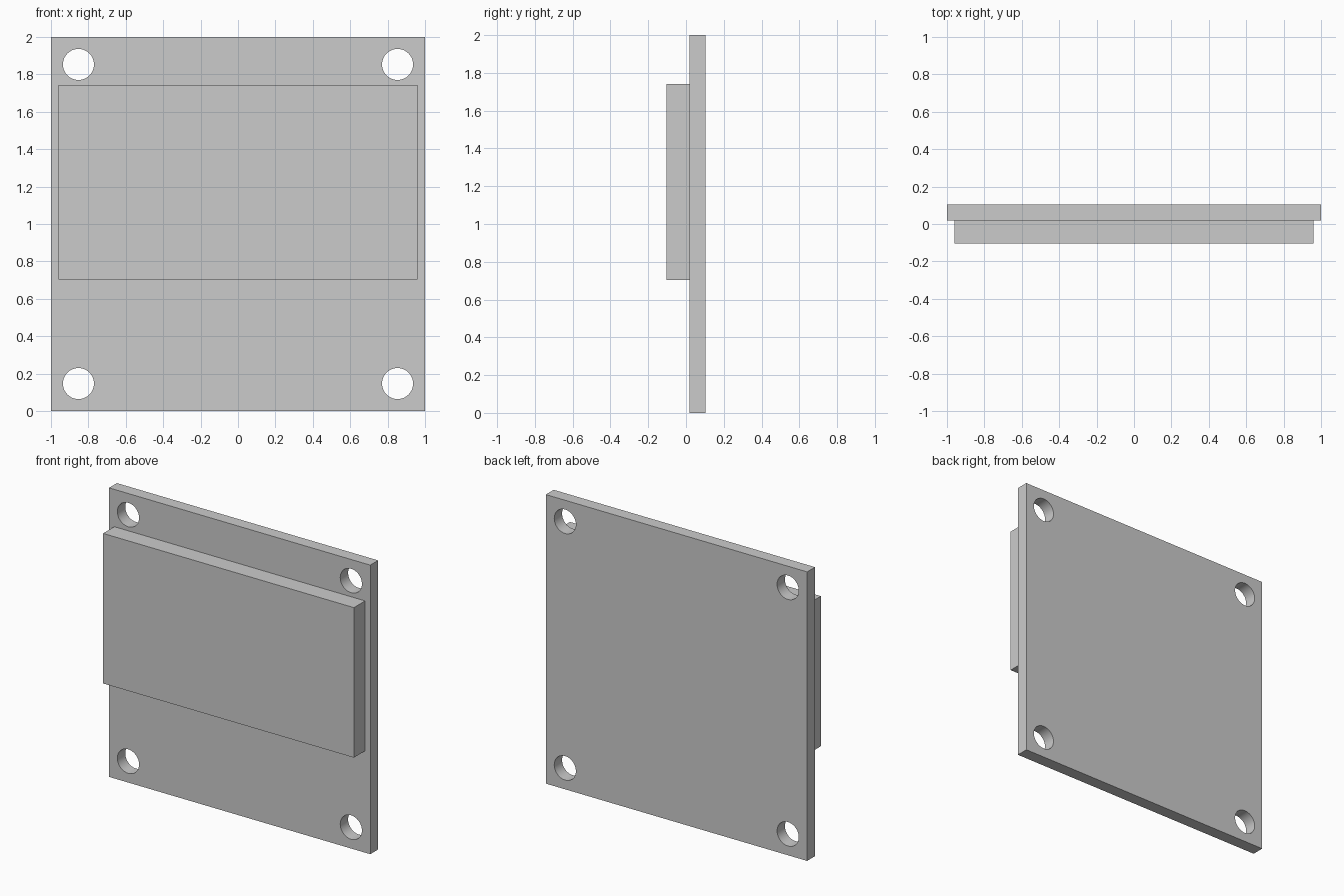
import bpy, bmesh, math
from mathutils import Matrix

if "Cube" in bpy.data.objects:
    bpy.data.objects.remove(bpy.data.objects["Cube"])

FRONT, SEAM, BACK = -0.104, 0.018, 0.104
HOLE_OFFSET, HOLE_RADIUS = 0.853, 0.083


def mesh_object(name, bm):
    mesh = bpy.data.meshes.new(name)
    bm.to_mesh(mesh)
    bm.free()
    obj = bpy.data.objects.new(name, mesh)
    bpy.context.collection.objects.link(obj)
    return obj


def box(name, lo, hi):
    bm = bmesh.new()
    size = [h - l for l, h in zip(lo, hi)]
    centre = [(h + l) / 2 for l, h in zip(lo, hi)]
    bmesh.ops.create_cube(bm, size=1, matrix=Matrix.Translation(centre)
                          @ Matrix.Diagonal((*size, 1)))
    return mesh_object(name, bm)


# Square backing plate and the raised panel on its front
plate = box("backing_plate", (-1, SEAM, 0), (1, BACK, 2))
box("front_panel", (-0.96, FRONT, 0.704), (0.96, SEAM, 1.742))

# Four corner mounting holes, cut with one set of cylinders
bm = bmesh.new()
for sx in (-1, 1):
    for sz in (-1, 1):
        place = Matrix.Translation((sx * HOLE_OFFSET, 0.06, 1 + sz * HOLE_OFFSET))
        bmesh.ops.create_cone(bm, cap_ends=True, segments=48, depth=0.4,
                              radius1=HOLE_RADIUS, radius2=HOLE_RADIUS,
                              matrix=place @ Matrix.Rotation(math.pi / 2, 4, 'X'))
cutter = mesh_object("hole_cutter", bm)
cutter.hide_render = True

cut = plate.modifiers.new("mounting_holes", 'BOOLEAN')
cut.operation = 'DIFFERENCE'
cut.solver = 'EXACT'
cut.object = cutter
bpy.context.view_layer.objects.active = plate
plate.select_set(True)
bpy.ops.object.modifier_apply(modifier=cut.name)
bpy.data.objects.remove(cutter)

# Smooth hole walls, crisp plate edges
bpy.ops.object.shade_smooth_by_angle(angle=math.radians(30))
